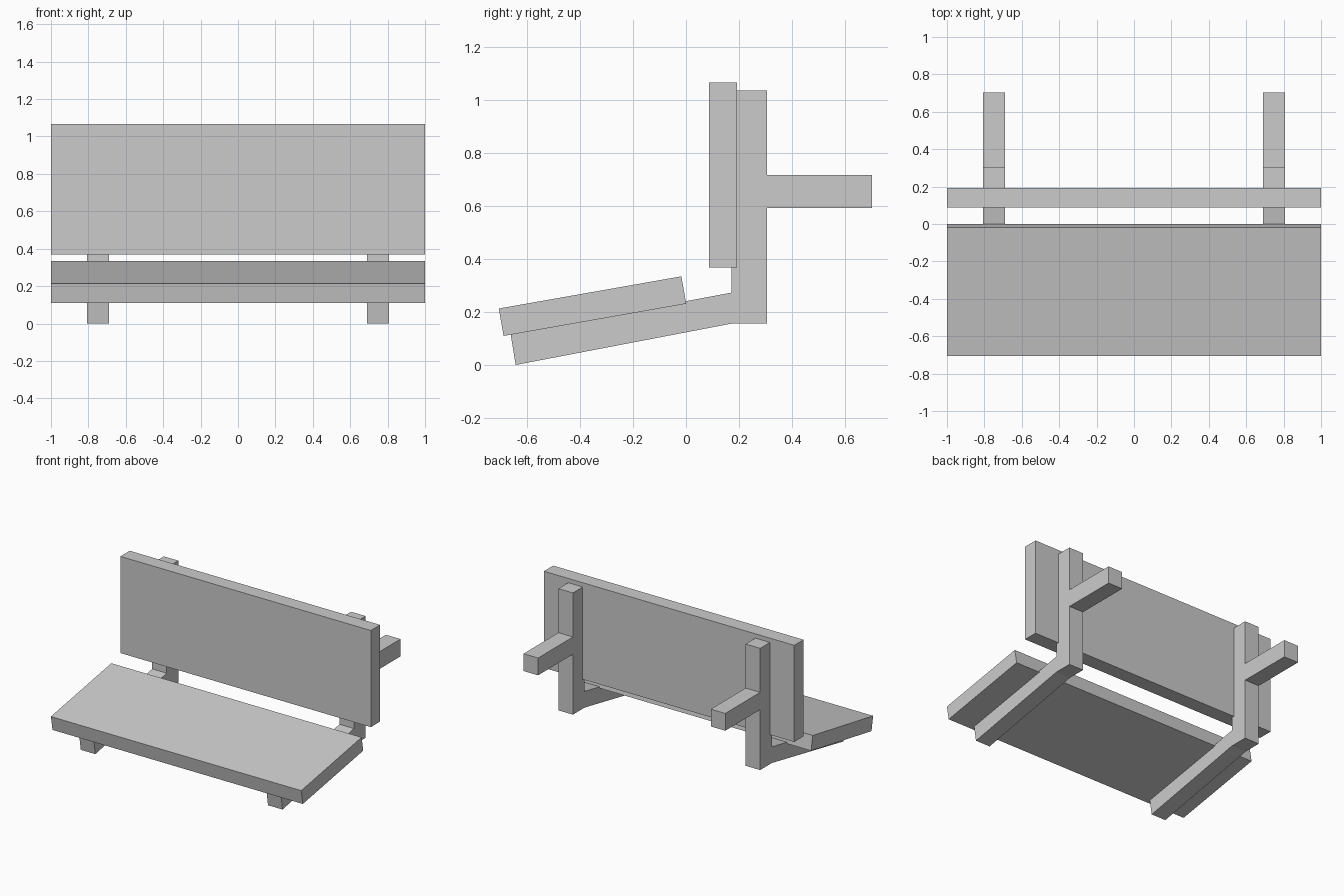
import bpy
import bmesh
from math import radians
from mathutils import Matrix

cube = bpy.data.objects.get("Cube")
if cube:
    bpy.data.objects.remove(cube, do_unlink=True)

# Single plain grey
grey = bpy.data.materials.new("plain grey")
grey.use_nodes = True
colour = (0.6, 0.6, 0.6, 1)
grey.diffuse_color = colour
grey.node_tree.nodes["Principled BSDF"].inputs["Base Color"].default_value = colour


def add_object(name, bm):
    bmesh.ops.recalc_face_normals(bm, faces=bm.faces)
    mesh = bpy.data.meshes.new(name)
    bm.to_mesh(mesh)
    bm.free()
    mesh.materials.append(grey)
    obj = bpy.data.objects.new(name, mesh)
    bpy.context.collection.objects.link(obj)
    return obj


def board(name, size, centre, tilt=0):
    bm = bmesh.new()
    bmesh.ops.create_cube(bm, size=1, matrix=Matrix.Diagonal((*size, 1)))
    obj = add_object(name, bm)
    obj.location = centre
    obj.rotation_euler.x = radians(tilt)
    return obj


def side_profile(name, points, x, width):
    bm = bmesh.new()
    face = bm.faces.new([bm.verts.new((x - width / 2, y, z)) for y, z in points])
    result = bmesh.ops.extrude_face_region(bm, geom=[face])
    verts = [v for v in result["geom"] if isinstance(v, bmesh.types.BMVert)]
    bmesh.ops.translate(bm, verts=verts, vec=(width, 0, 0))
    return add_object(name, bm)


# Boards: tilted seat and upright back
board("seat", (2, 0.7, 0.105), (0, -0.353, 0.222), 10)
board("backrest", (2, 0.106, 0.698), (0, 0.14, 0.717))

# Frames: sloping seat rail, upright and rear arm in one outline
outline = [(-0.643, 0.003), (0.172, 0.156), (0.305, 0.156), (0.305, 0.592),
           (0.703, 0.592), (0.703, 0.717), (0.305, 0.717), (0.305, 1.035),
           (0.172, 1.035), (0.172, 0.273), (-0.662, 0.117)]
outline[0] = (-0.643, 0)
for side, x in (("left", 0.748), ("right", -0.748)):
    side_profile(side + "_frame", outline, x, 0.116)
